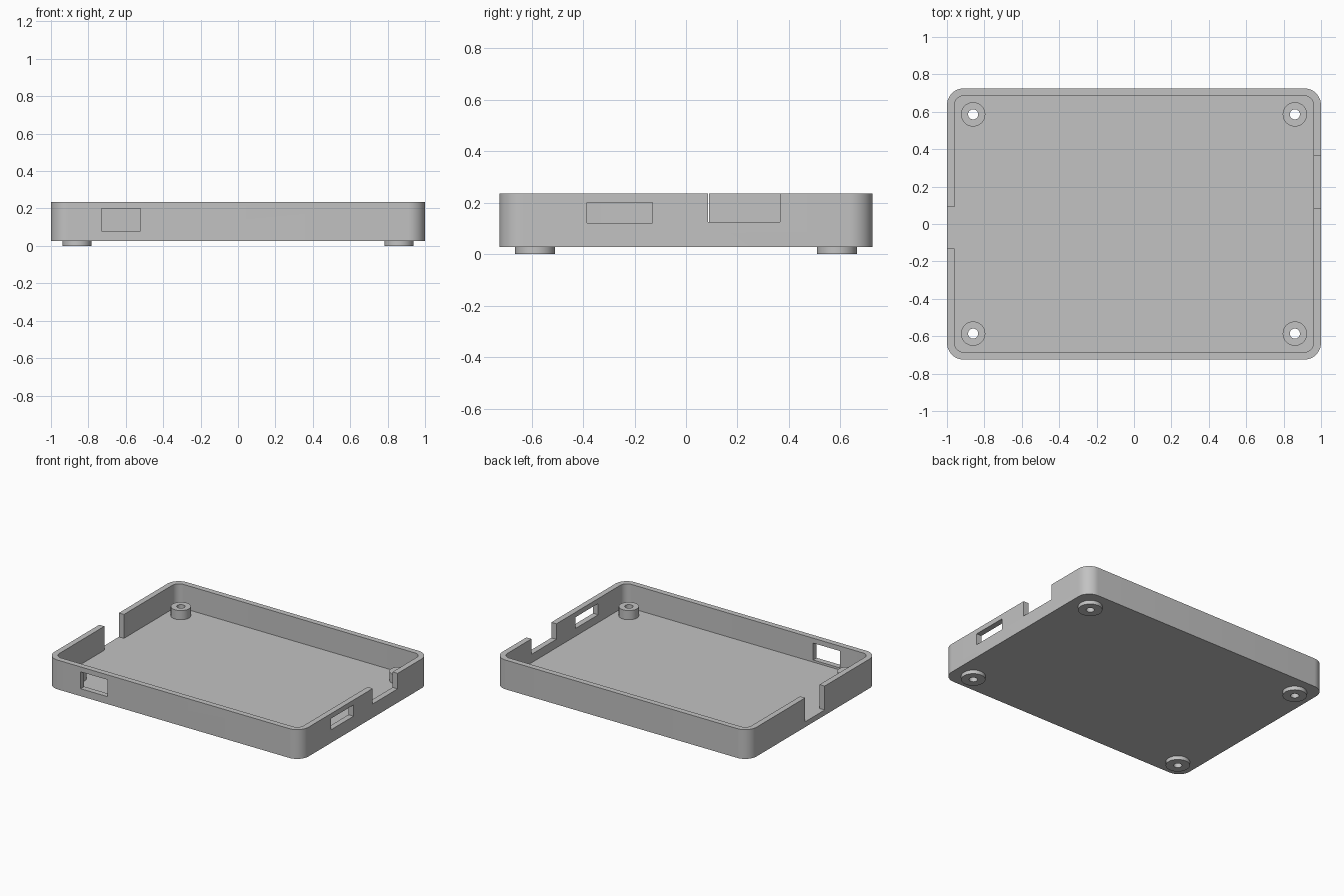
import bpy
import bmesh
from math import cos, sin, tau, radians

cube = bpy.data.objects.get("Cube")
if cube:
    bpy.data.objects.remove(cube, do_unlink=True)

HALF_X, HALF_Y = 1.0, 0.725
WALL, CORNER = 0.04, 0.09
BASE, FLOOR, RIM = 0.027, 0.065, 0.235
POST_X, POST_Y = 0.86, 0.586
HOLE_R, POST_R, FOOT_R = 0.027, 0.065, 0.078
POST_TOP = 0.13
SIDES = 48

grey = bpy.data.materials.new("light grey plastic")
grey.use_nodes = True
COLOR = (0.54, 0.54, 0.54, 1)
grey.diffuse_color = COLOR
grey.node_tree.nodes["Principled BSDF"].inputs["Base Color"].default_value = COLOR


def make_object(name, bm):
    bmesh.ops.recalc_face_normals(bm, faces=bm.faces)
    mesh = bpy.data.meshes.new(name)
    bm.to_mesh(mesh)
    bm.free()
    mesh.materials.append(grey)
    obj = bpy.data.objects.new(name, mesh)
    bpy.context.collection.objects.link(obj)
    return obj


def box(name, x, y, z, radius=0):
    """Box between (min, max) pairs, with optional rounded upright edges."""
    bm = bmesh.new()
    bmesh.ops.create_cube(bm, size=1)
    for v in bm.verts:
        v.co = [pair[int(c > 0)] for pair, c in zip((x, y, z), v.co)]
    if radius:
        upright = [e for e in bm.edges
                   if abs(e.verts[0].co.z - e.verts[1].co.z) > 0.01]
        bmesh.ops.bevel(bm, geom=upright, offset=radius, segments=12,
                        profile=0.5, affect='EDGES')
    return make_object(name, bm)


def lathe(name, profile, x, y, closed=False):
    """Revolve (radius, z) points about an upright axis at x, y."""
    bm = bmesh.new()
    rings = [[bm.verts.new((x + r * cos(tau * i / SIDES),
                            y + r * sin(tau * i / SIDES), z))
              for i in range(SIDES)] for r, z in profile]
    for a, b in zip(rings, rings[1:]):
        for i in range(SIDES):
            j = (i + 1) % SIDES
            bm.faces.new((a[i], a[j], b[j], b[i]))
    if closed:
        bm.faces.new(rings[0])
        bm.faces.new(rings[-1])
    return make_object(name, bm)


def smooth(obj):
    select_only(obj)
    bpy.ops.object.shade_smooth_by_angle(angle=radians(30))


def select_only(obj):
    bpy.ops.object.select_all(action='DESELECT')
    obj.select_set(True)
    bpy.context.view_layer.objects.active = obj


def cut(obj, cutter):
    mod = obj.modifiers.new("cut", 'BOOLEAN')
    mod.operation = 'DIFFERENCE'
    mod.solver = 'EXACT'
    mod.object = cutter
    cutter.hide_render = True
    select_only(obj)
    bpy.ops.object.modifier_apply(modifier=mod.name)
    bpy.data.objects.remove(cutter, do_unlink=True)


# Tray shell and its cavity
tray = box("tray", (-HALF_X, HALF_X), (-HALF_Y, HALF_Y), (BASE, RIM), CORNER)
in_x, in_y = HALF_X - WALL, HALF_Y - WALL
cut(tray, box("cavity_cutter", (-in_x, in_x), (-in_y, in_y), (FLOOR, 0.4),
              CORNER - WALL))

# Wall openings: front port, side port, side notch, deep notch on the other side
left_wall = (HALF_X - WALL - 0.02, HALF_X + 0.1)
right_wall = (-HALF_X - 0.1, -HALF_X + WALL + 0.02)
front_wall = (-HALF_Y - 0.1, -HALF_Y + WALL + 0.02)
openings = {
    "front_port": ((-0.73, -0.52), front_wall, (0.08, 0.2)),
    "side_port": (left_wall, (-0.385, -0.13), (0.12, 0.2)),
    "side_notch": (left_wall, (0.085, 0.365), (0.125, 0.4)),
    "deep_notch": (right_wall, (-0.13, 0.09), (FLOOR, 0.4)),
}
for name, spans in openings.items():
    cut(tray, box(name + "_cutter", *spans))

# Screw posts inside and feet below, with a hole through each corner
for side, sx in (("left", 1), ("right", -1)):
    for end, sy in (("front", -1), ("back", 1)):
        x, y = sx * POST_X, sy * POST_Y
        cut(tray, lathe("hole_cutter", [(HOLE_R, -0.1), (HOLE_R, 0.3)], x, y, True))
        post = [(HOLE_R, FLOOR), (HOLE_R, POST_TOP),
                (POST_R, POST_TOP), (POST_R, FLOOR)]
        foot = [(HOLE_R, BASE), (HOLE_R, 0), (FOOT_R, 0), (FOOT_R, BASE)]
        smooth(lathe(f"{end}_{side}_screw_post", post, x, y))
        smooth(lathe(f"{end}_{side}_foot", foot, x, y))

smooth(tray)
